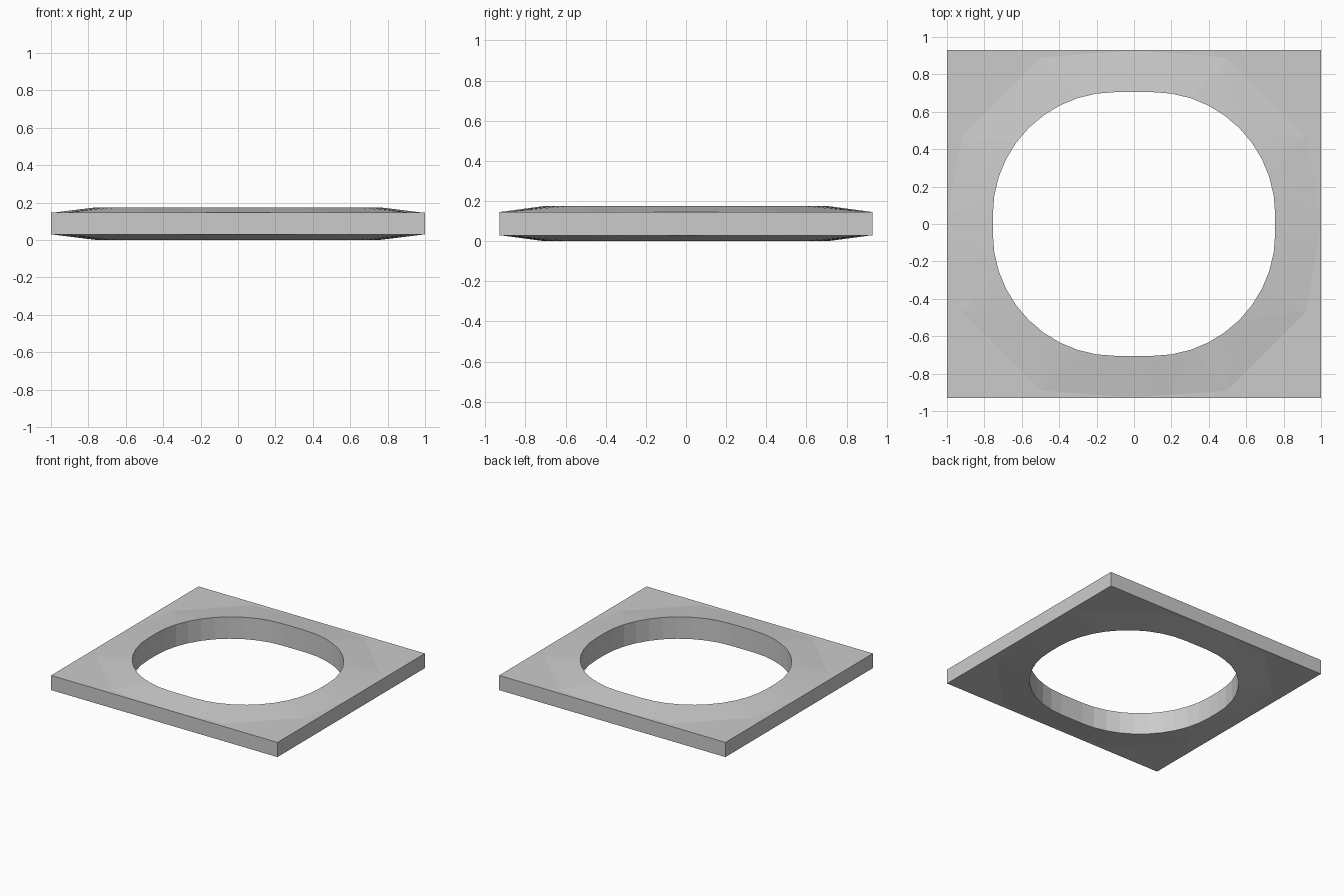
import bpy, bmesh, math
from mathutils import Vector

cube = bpy.data.objects.get("Cube")
if cube:
    bpy.data.objects.remove(cube, do_unlink=True)

HALF_X, HALF_Y = 1.0, 0.93
HEIGHT, RIM = 0.175, 0.146
ARC_R, SEGMENTS = 0.655, 10

grey = bpy.data.materials.new("light_grey")
grey.use_nodes = True
colour = (0.6, 0.6, 0.6, 1)
grey.diffuse_color = colour
grey.node_tree.nodes["Principled BSDF"].inputs["Base Color"].default_value = colour


def four_way(quadrant):
    """Mirror points running from +x to +y into a full counterclockwise loop."""
    half = quadrant + [(-x, y) for x, y in reversed(quadrant)]
    return half + [(-x, -y) for x, y in half]


def add_loop(bm, points, z):
    verts = [bm.verts.new((x, y, z)) for x, y in points]
    edges = [bm.edges.new((v, verts[(i + 1) % len(verts)])) for i, v in enumerate(verts)]
    return verts, edges


def wall(bm, upper, lower):
    for i in range(len(upper)):
        j = (i + 1) % len(upper)
        bm.faces.new((upper[i], lower[i], lower[j], upper[j]))


# Plan outlines: rectangular edge, faceted fold line, rounded opening
edge_outline = four_way([(HALF_X, HALF_Y)])
fold_outline = four_way([(0.99, 0.06), (0.965, 0.22), (0.92, 0.47),
                         (0.5, 0.89), (0.22, 0.912), (0.06, 0.922)])
angles = [math.pi / 2 * i / SEGMENTS for i in range(SEGMENTS + 1)]
hole_outline = four_way([(0.1 + ARC_R * math.cos(a), 0.05 + ARC_R * math.sin(a))
                         for a in angles])

bm = bmesh.new()
sides = []
# Matching upper and lower surfaces: flat corners and a slope up to the opening
for rim_z, hole_z, direction in ((RIM, HEIGHT, 1), (HEIGHT - RIM, 0, -1)):
    outer, outer_edges = add_loop(bm, edge_outline, rim_z)
    fold, fold_edges = add_loop(bm, fold_outline, rim_z)
    hole, hole_edges = add_loop(bm, hole_outline, hole_z)
    for edges in (outer_edges + fold_edges, fold_edges + hole_edges):
        bmesh.ops.triangle_fill(bm, edges=edges, use_beauty=True,
                                normal=Vector((0, 0, direction)))
    sides.append((outer, hole))

# Outer edge and wall of the opening
wall(bm, sides[0][0], sides[1][0])
wall(bm, sides[0][1], sides[1][1])
bmesh.ops.recalc_face_normals(bm, faces=bm.faces)

mesh = bpy.data.meshes.new("frame_plate")
bm.to_mesh(mesh)
bm.free()
mesh.materials.append(grey)
plate = bpy.data.objects.new("frame_plate", mesh)
bpy.context.collection.objects.link(plate)
